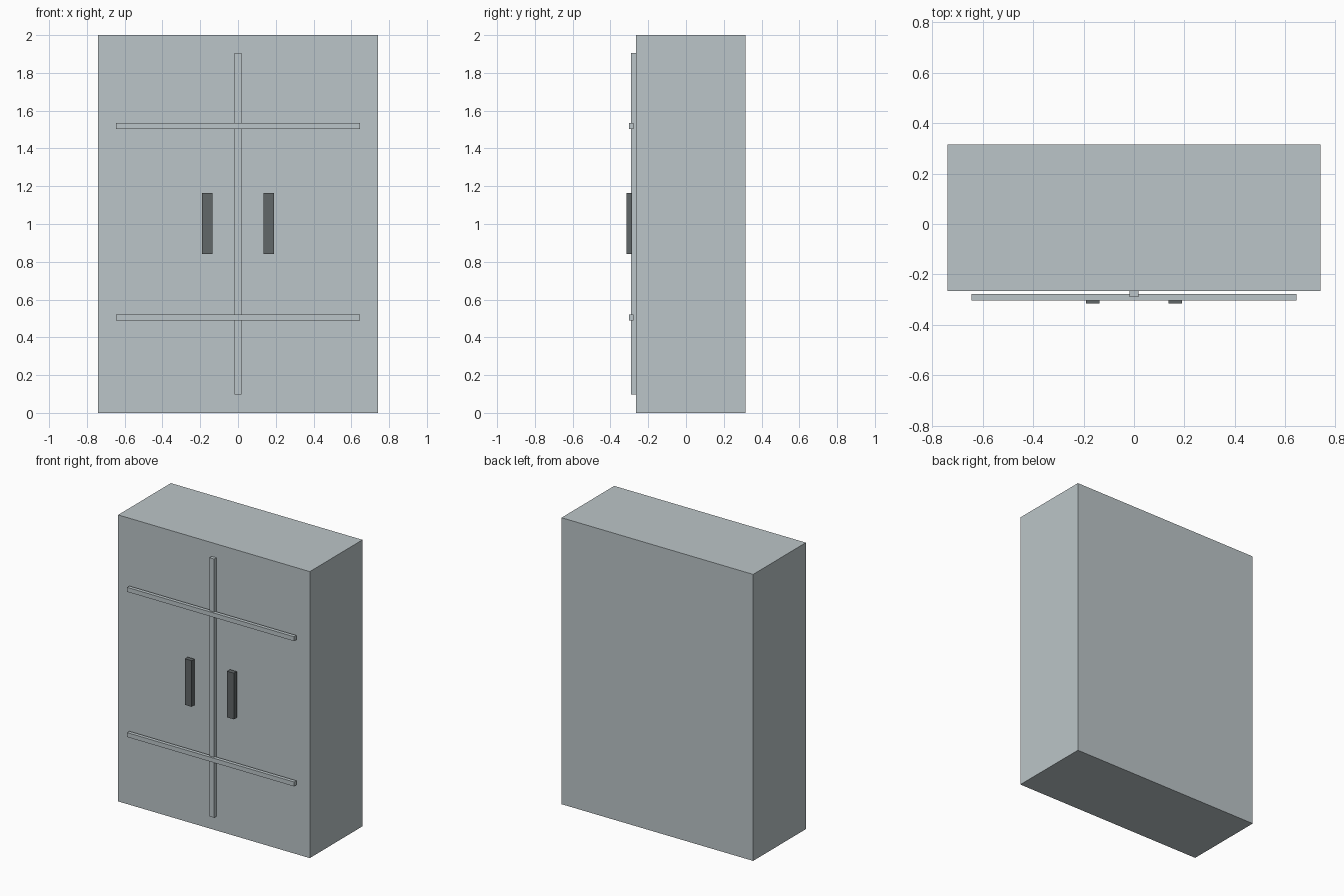
import bpy

if "Cube" in bpy.data.objects:
    bpy.data.objects.remove(bpy.data.objects["Cube"])


def material(name, rgb):
    m = bpy.data.materials.new(name)
    m.diffuse_color = (*rgb, 1)
    m.use_nodes = True
    m.node_tree.nodes["Principled BSDF"].inputs["Base Color"].default_value = m.diffuse_color
    return m


def box(name, x, y, z, mat):
    """Box spanning the given (min, max) ranges."""
    spans = (x, y, z)
    bpy.ops.mesh.primitive_cube_add(size=1, location=[(a + b) / 2 for a, b in spans])
    ob = bpy.context.object
    ob.name = name
    ob.scale = [b - a for a, b in spans]
    bpy.ops.object.transform_apply(location=False, rotation=False, scale=True)
    ob.data.materials.append(mat)
    return ob


grey = material("pale blue grey", (0.50, 0.56, 0.58))
dark = material("dark grey", (0.12, 0.135, 0.14))

# Cabinet body
box("cabinet_body", (-0.74, 0.74), (-0.265, 0.316), (0, 2), grey)

# Centre strip between the doors
box("centre_strip", (-0.0185, 0.0185), (-0.29, -0.264), (0.098, 1.904), grey)

# Cross rails, standing slightly off the doors
for name, z in (("lower_rail", 0.505), ("upper_rail", 1.519)):
    box(name, (-0.645, 0.645), (-0.303, -0.278), (z - 0.0155, z + 0.0155), grey)

# Door handles
for name, x in (("left_handle", -0.163), ("right_handle", 0.163)):
    box(name, (x - 0.027, x + 0.027), (-0.316, -0.285), (0.841, 1.163), dark)
